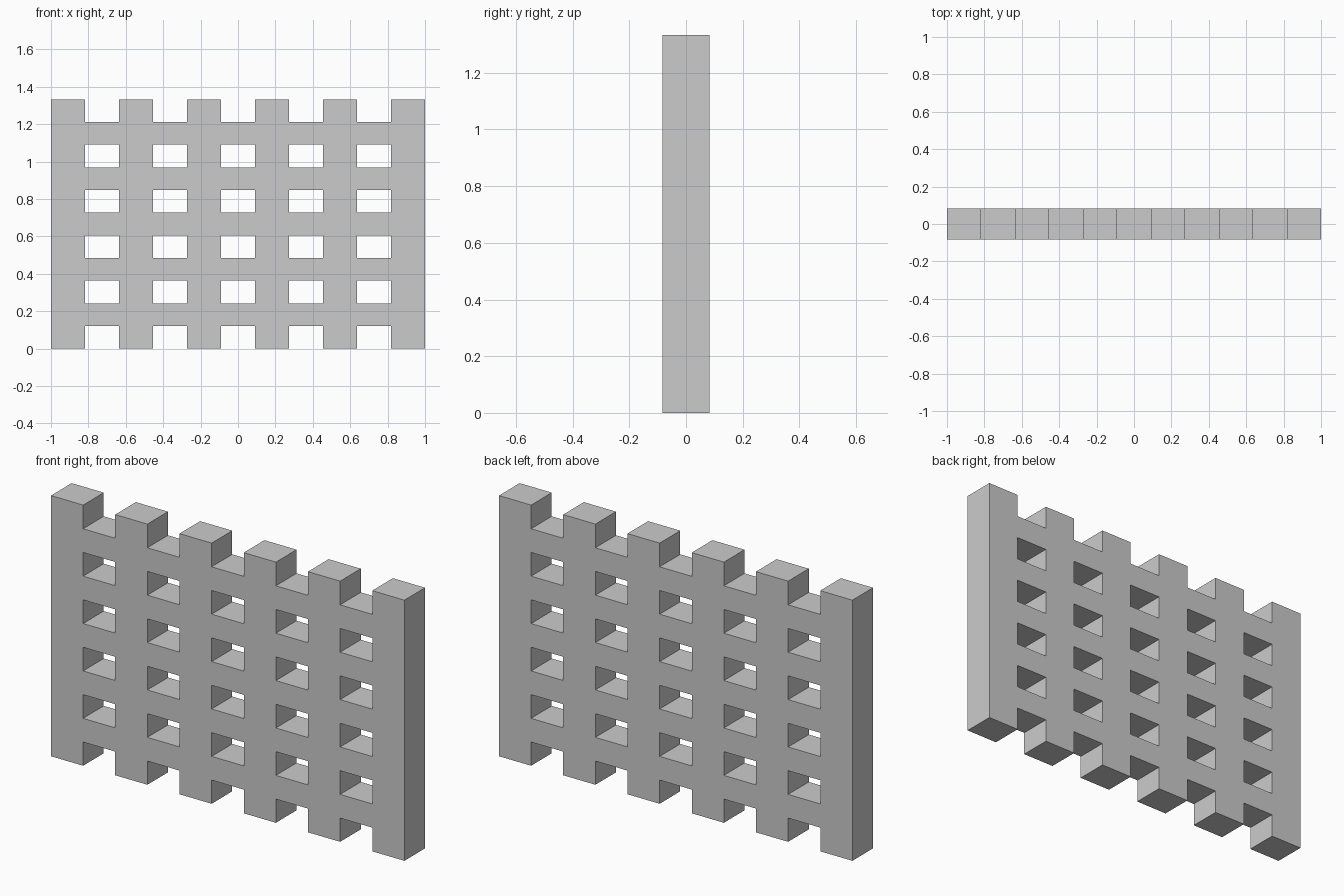
import bpy, bmesh

if "Cube" in bpy.data.objects:
    bpy.data.objects.remove(bpy.data.objects["Cube"])

N = 11                      # cells per side: posts and gaps alternate
WIDTH, HEIGHT, DEPTH = 2.0, 4 / 3, 1 / 6

# Lattice face: even columns are posts, odd rows are flush rails
bm = bmesh.new()
verts = [[bm.verts.new((-WIDTH / 2 + WIDTH * i / N, 0, HEIGHT * j / N))
          for j in range(N + 1)] for i in range(N + 1)]
for i in range(N):
    for j in range(N):
        if i % 2 == 0 or j % 2 == 1:
            bm.faces.new((verts[i][j], verts[i + 1][j],
                          verts[i + 1][j + 1], verts[i][j + 1]))

mesh = bpy.data.meshes.new("lattice_panel")
bm.to_mesh(mesh)
bm.free()
panel = bpy.data.objects.new("lattice_panel", mesh)
bpy.context.collection.objects.link(panel)

# Panel thickness, centred on y = 0
solid = panel.modifiers.new("thickness", 'SOLIDIFY')
solid.thickness = DEPTH
solid.offset = 0
